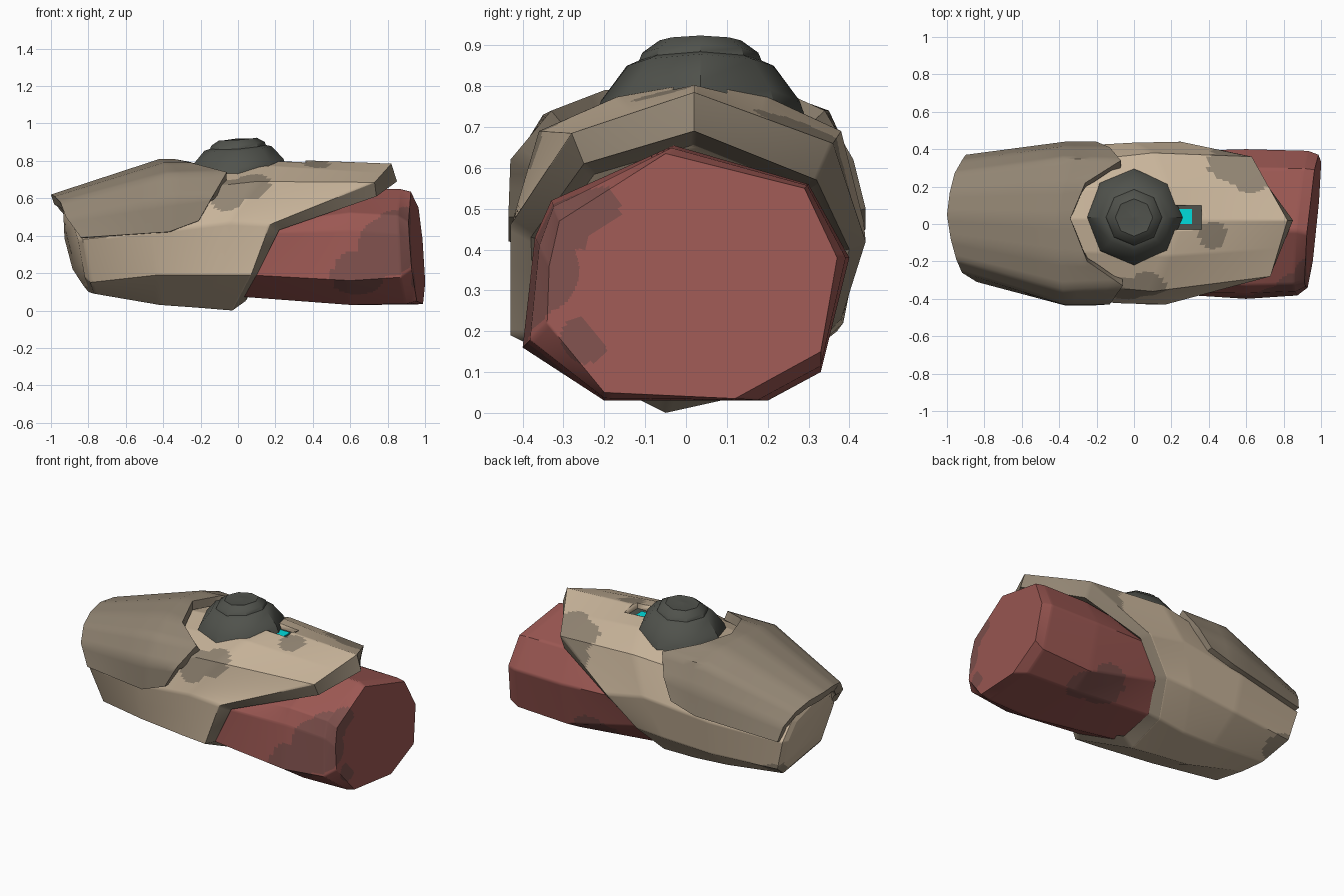
import bpy, bmesh, math
from mathutils import Vector

if "Cube" in bpy.data.objects:
    bpy.data.objects.remove(bpy.data.objects["Cube"])


def mat(name, r, g, b):
    m = bpy.data.materials.new(name)
    lin = [((c / 255 + 0.055) / 1.055) ** 2.4 if c > 10 else c / 3300 for c in (r, g, b)]
    m.diffuse_color = (*lin, 1)
    m.use_nodes = True
    m.node_tree.nodes["Principled BSDF"].inputs["Base Color"].default_value = m.diffuse_color
    return m


TAN = mat("light_tan", 200, 180, 154)
BROWN = mat("dull_brown", 146, 133, 115)
RED = mat("brick_red", 156, 88, 83)
MAROON = mat("muted_maroon", 126, 80, 76)
GREY = mat("dark_grey", 80, 82, 76)
CYAN = mat("cyan", 0, 220, 220)


def finish(name, bm, mats, angle=28, thickness=0):
    bmesh.ops.recalc_face_normals(bm, faces=bm.faces[:])
    me = bpy.data.meshes.new(name)
    bm.to_mesh(me)
    bm.free()
    ob = bpy.data.objects.new(name, me)
    bpy.context.collection.objects.link(ob)
    for m in mats:
        me.materials.append(m)
    bpy.ops.object.select_all(action='DESELECT')
    ob.select_set(True)
    bpy.context.view_layer.objects.active = ob
    if thickness:
        mod = ob.modifiers.new("thickness", 'SOLIDIFY')
        mod.thickness = thickness
        mod.offset = -1
        bpy.ops.object.modifier_apply(modifier=mod.name)
    bpy.ops.object.shade_smooth_by_angle(angle=math.radians(angle))
    return ob


def loft(name, rings, mats, closed=True, cuts=0, blobs=(), dark_bands=(), angle=28, thickness=0):
    """Skin a row of rings; blobs are (x, y, z, radius) patches in the second colour."""
    bm = bmesh.new()
    vs = [[bm.verts.new(p) for p in r] for r in rings]
    n = len(rings[0])
    for k in range(len(rings) - 1):
        for i in range(n if closed else n - 1):
            j = (i + 1) % n
            f = bm.faces.new((vs[k][i], vs[k][j], vs[k + 1][j], vs[k + 1][i]))
            f.material_index = int(k in dark_bands)
    if closed:
        bm.faces.new(vs[0])
        bm.faces.new(vs[-1])
    if cuts:
        bmesh.ops.subdivide_edges(bm, edges=bm.edges[:], cuts=cuts, use_grid_fill=True)
    for f in bm.faces:
        c = f.calc_center_median()
        if len(f.verts) < 5 and any((c - Vector(b[:3])).length < b[3] for b in blobs):
            f.material_index = 1
    return finish(name, bm, mats, angle, thickness)


def scaled(ring, s, dx=0.0):
    c = sum((Vector(p) for p in ring), Vector()) / len(ring)
    return [c + (Vector(p) - c) * s + Vector((dx, 0, 0)) for p in ring]


def crowned(ring, lift=0.0):
    """Add a point on each side of the top ridge, raised to round the roof."""
    out = []
    for i, p in enumerate(ring):
        out.append(Vector(p))
        if i in (3, 4):
            out.append((Vector(p) + Vector(ring[i + 1])) / 2 + Vector((0, 0, lift)))
    return out


def box(name, lo, hi, m):
    bm = bmesh.new()
    bmesh.ops.create_cube(bm, size=1)
    for v in bm.verts:
        v.co = [(a + b) / 2 + (b - a) * c for a, b, c in zip(lo, hi, v.co)]
    return finish(name, bm, [m])


# Forearm shell: narrow end, two middle sections, slanted cuff, lip and inner wall
narrow = [(-.77, .03, .09), (-.79, -.22, .15), (-.83, -.30, .38), (-.87, -.20, .50),
          (-.92, .05, .56), (-.92, .25, .50), (-.915, .34, .39), (-.865, .32, .20), (-.80, .17, .10)]
mid_a = [(-.42, -.03, .03), (-.43, -.36, .19), (-.45, -.40, .42), (-.45, -.31, .63),
         (-.45, .03, .74), (-.45, .32, .63), (-.45, .41, .42), (-.43, .37, .20), (-.42, .19, .06)]
mid_b = [(-.20, -.04, .014), (-.10, -.41, .19), (-.05, -.425, .47), (.10, -.36, .69),
         (.25, .02, .807), (.10, .38, .69), (.0, .435, .47), (-.10, .385, .22), (-.20, .20, .05)]
cuff = [(-.03, -.05, 0), (.07, -.43, .19), (.17, -.43, .46), (.73, -.28, .685),
        (.82, .02, .785), (.63, .36, .66), (.25, .44, .42), (.08, .38, .23), (.0, .22, .06)]
lip = [(.04, -.04, .05), (.10, -.37, .19), (.22, -.38, .43), (.74, -.25, .61),
       (.85, .02, .69), (.63, .32, .57), (.29, .40, .40), (.13, .34, .23), (.06, .20, .08)]
inner = [(min(x, .5) - .08, y * .9, .35 + (z - .35) * .9) for x, y, z in lip]
shell = loft("forearm_shell",
             [scaled(crowned(narrow), .86, -.02), crowned(narrow), crowned(mid_a, .02),
              crowned(mid_b, .025), crowned(cuff), crowned(lip), crowned(inner)],
             [TAN, BROWN], cuts=18, dark_bands=(4, 5), angle=46,
             blobs=[(-.06, -.38, .64, .11), (.07, -.34, .68, .10), (.42, -.06, .78, .075),
                    (.50, .34, .70, .11), (.62, .28, .70, .12), (.50, .40, .58, .09),
                    (-.83, .26, .17, .09)])

# Slot in the top of the shell with a glowing strip
cutter = box("slot_cutter", (.18, -.03, .755), (.36, .10, .90), GREY)
cutter.hide_render = True
cutter.hide_viewport = True
cut = shell.modifiers.new("slot", 'BOOLEAN')
cut.operation = 'DIFFERENCE'
cut.solver = 'EXACT'
cut.object = cutter
box("slot_floor", (.18, -.03, .75), (.36, .10, .759), GREY)
box("slot_light", (.18, .0, .758), (.31, .08, .766), CYAN)

# Inner sleeve seated in the cuff, with a slanted, bevelled end
wide = [(-.33, .52), (-.03, .655), (.30, .56), (.40, .38), (.33, .10),
        (.20, .03), (-.20, .03), (-.40, .16), (-.37, .43)]
seat = [(.40, -.31, .50), (.45, -.03, .62), (.40, .29, .54), (.25, .39, .39), (.10, .33, .22),
        (.03, .19, .08), (.0, -.13, .075), (.06, -.365, .19), (.18, -.365, .42)]
end = [(-.31, .47), (-.05, .635), (.29, .55), (.37, .38), (.33, .15),
       (.12, .035), (-.20, .05), (-.34, .22), (-.335, .36)]
end_ring = [(.98 + .1 * y - .08 * z, y, z) for y, z in end]
rim = [(x - .055, p[0] * .7 + y * .3, p[1] * .7 + z * .3)
       for p, (x, y, z) in zip(wide, end_ring)]
sleeve = [seat, [(.60, y, z) for y, z in wide], rim, end_ring, scaled(end_ring, .76)]
loft("inner_sleeve", sleeve, [RED, MAROON], cuts=18, angle=46,
     blobs=[(.64, -.38, .18, .14), (.80, -.36, .34, .16), (.86, -.34, .46, .11),
            (.44, .27, .08, .14), (.56, .24, .05, .11), (.93, -.25, .49, .09), (.95, -.25, .18, .06)])

# Raised guard plate over the narrow end, notched at the hub
tail = [(-.84, -.31, .39), (-.92, -.26, .50), (-.95, -.19, .58), (-.98, -.08, .61),
        (-1.0, .05, .62), (-.985, .17, .61), (-.96, .27, .57), (-.92, .34, .49), (-.90, .37, .40)]
crest = [(-.37, -.435, .42), (-.38, -.43, .60), (-.38, -.35, .73), (-.40, -.18, .79),
         (-.42, .02, .81), (-.40, .20, .795), (-.38, .35, .74), (-.38, .415, .60), (-.37, .44, .45)]
notch = [(-.21, -.435, .48), (-.13, -.43, .62), (-.06, -.33, .74), (-.25, -.20, .79),
         (-.34, .03, .81), (-.26, .22, .795), (-.07, .34, .74), (-.13, .41, .62), (-.20, .44, .50)]
loft("guard_plate", [tail, crest, notch], [BROWN], closed=False, cuts=3, angle=40, thickness=.055)

# Stepped octagonal hub, bent slightly to follow the roof of the shell
profile = [(.26, .75), (.243, .794), (.18, .866), (.15, .874), (.142, .892), (.10, .917), (.09, .914), (.01, .92)]
hub = []
for r, z in profile:
    ring = []
    for a in range(8):
        x, y = r * math.cos(a * math.pi / 4), r * math.sin(a * math.pi / 4)
        ring.append((x, .035 + y, z + .07 * x - .5 * y * y))
    hub.append(ring)
loft("hub", hub, [GREY], angle=38)
